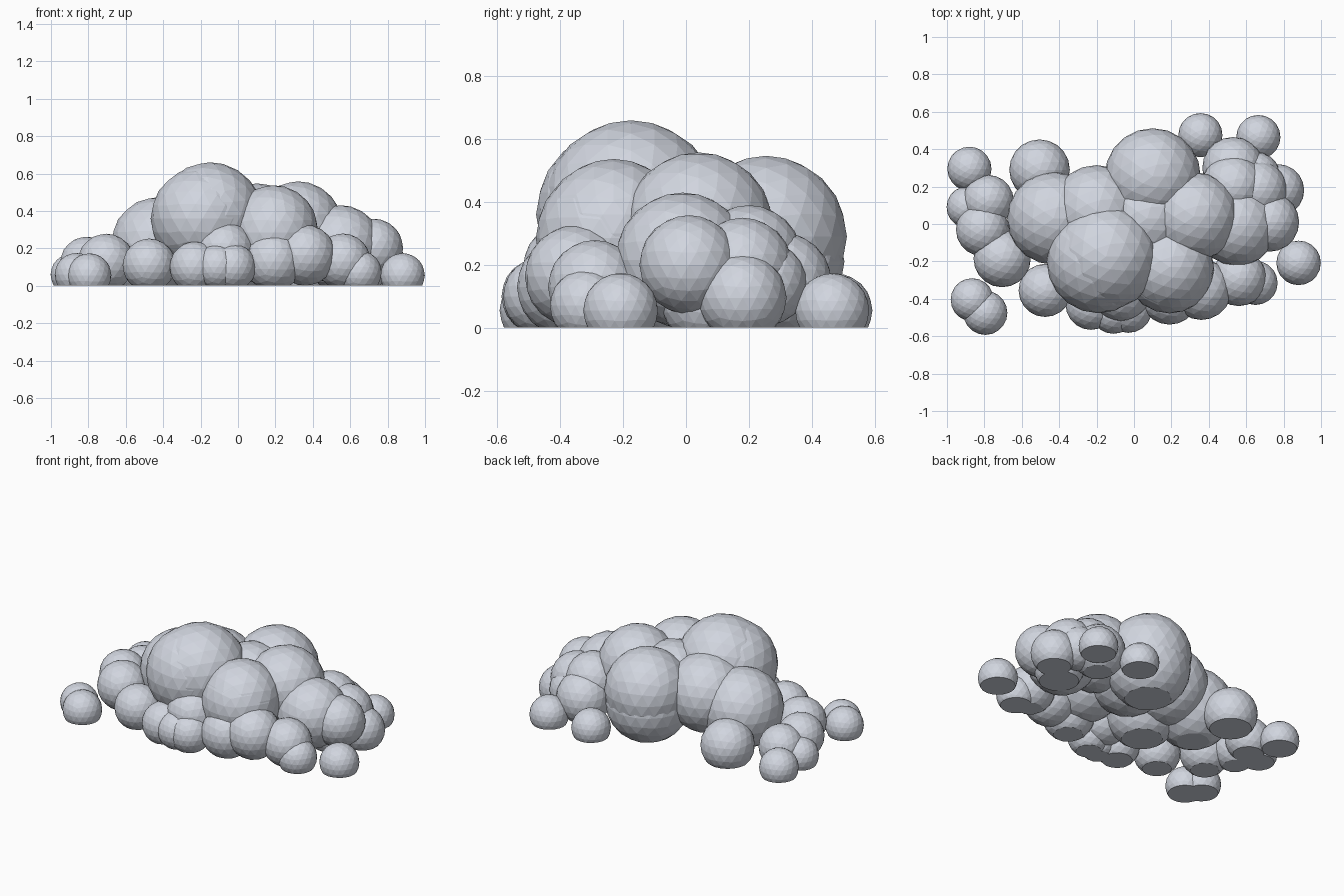
import bpy, bmesh
from mathutils import Matrix

# Puffs of the cloud: x, y, z, radius
main_puffs = [
    (-.15, -.175, .378, .282), (-.19, -.20, .36, .277),  # tall front dome
    (-.18, -.14, .18, .22),
    (.19, -.23, .30, .237), (.19, -.24, .285, .238), (.32, .04, .32, .238),
    (.10, .255, .29, .257), (.10, .25, .21, .254),       # back dome
    (-.43, .03, .225, .248), (-.20, .07, .28, .245), (.07, .03, .27, .25),
]
right_puffs = [
    (.55, -.01, .215, .215), (.725, .01, .20, .158), (.66, .18, .19, .16),
    (.77, .18, .095, .14), (.53, .20, .22, .17), (.53, .30, .14, .165),
    (.65, .25, .14, .135), (.64, .07, .09, .15),
]
front_puffs = [
    (.65, -.315, .07, .118), (.56, -.29, .13, .149), (.36, -.35, .163, .163),
    (.19, -.38, .13, .158), (-.03, -.455, .10, .127), (-.11, -.465, .10, .122),
    (-.23, -.43, .10, .136), (-.475, -.355, .11, .142), (-.07, -.36, .185, .16),
]
left_puffs = [
    (-.705, -.185, .125, .153), (-.81, -.03, .12, .142), (-.78, .125, .10, .137),
    (-.89, .09, .06, .112), (-.505, .29, .10, .162),
]
small_puffs = [
    (.665, .465, .055, .118), (.355, .475, .055, .118), (.88, -.208, .055, .119),
    (-.88, .295, .055, .118), (-.865, -.405, .06, .115), (-.795, -.475, .055, .118),
]


def make_object(name, bm):
    mesh = bpy.data.meshes.new(name)
    bm.to_mesh(mesh)
    bm.free()
    ob = bpy.data.objects.new(name, mesh)
    bpy.context.collection.objects.link(ob)
    return ob


# Faceted puffs
bm = bmesh.new()
for x, y, z, r in main_puffs + right_puffs + front_puffs + left_puffs + small_puffs:
    bmesh.ops.create_icosphere(bm, subdivisions=3, radius=r,
                               matrix=Matrix.Translation((x, y, z)))
cloud = make_object("cloud", bm)
mat = bpy.data.materials.new("pale blue grey")
mat.diffuse_color = (.64, .67, .74, 1)
cloud.data.materials.append(mat)

# Box that keeps only what is above the flat base
bm = bmesh.new()
bmesh.ops.create_cube(bm, size=4, matrix=Matrix.Translation((0, 0, 2)))
box = make_object("base_cutter", bm)
box.data.materials.append(mat)
box.hide_render = True
box.hide_viewport = True

# Fuse the puffs and slice the bottom flat
mod = cloud.modifiers.new("fuse_and_cut", 'BOOLEAN')
mod.operation = 'INTERSECT'
mod.solver = 'EXACT'
mod.use_self = True
mod.object = box
